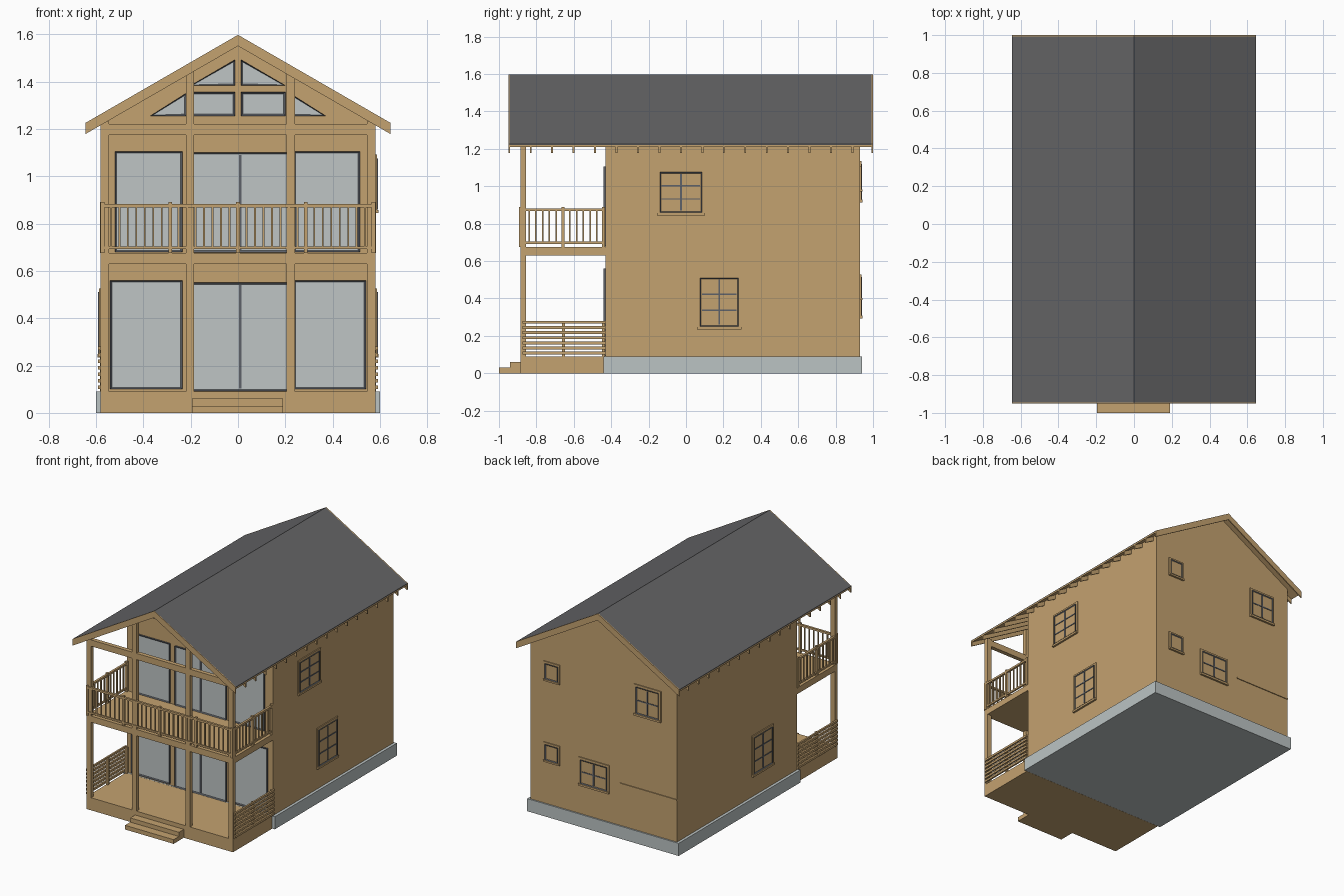
import bpy, bmesh
from mathutils import Matrix, Vector

cube = bpy.data.objects.get("Cube")
if cube:
    bpy.data.objects.remove(cube, do_unlink=True)


def material(name, rgb):
    m = bpy.data.materials.new(name)
    m.use_nodes = True
    m.diffuse_color = (*rgb, 1)
    bsdf = m.node_tree.nodes["Principled BSDF"]
    bsdf.inputs["Base Color"].default_value = (*rgb, 1)
    bsdf.inputs["Roughness"].default_value = 0.8
    return m


WOOD = material("timber", (0.55, 0.36, 0.16))
ROOF = material("dark roofing", (0.13, 0.13, 0.135))
STONE = material("pale concrete", (0.5, 0.55, 0.55))
FRAME = material("slate frame", (0.11, 0.12, 0.14))
GLASS = material("pale glass", (0.52, 0.56, 0.56))


def finish(name, bm, *mats):
    bmesh.ops.recalc_face_normals(bm, faces=bm.faces)
    mesh = bpy.data.meshes.new(name)
    bm.to_mesh(mesh)
    bm.free()
    for m in mats:
        mesh.materials.append(m)
    ob = bpy.data.objects.new(name, mesh)
    bpy.context.collection.objects.link(ob)
    return ob


def add_box(bm, x0, x1, y0, y1, z0, z1):
    size = Matrix.Diagonal((x1 - x0, y1 - y0, z1 - z0, 1))
    mid = Vector((x0 + x1, y0 + y1, z0 + z1)) / 2
    bmesh.ops.create_cube(bm, size=1, matrix=Matrix.Translation(mid) @ size)


def boxes(name, mat, *items):
    bm = bmesh.new()
    for item in items:
        add_box(bm, *item)
    return finish(name, bm, mat)


def add_prism(bm, points, offset):
    """Extrude a closed outline; returns the moved end face."""
    face = bm.faces.new([bm.verts.new(p) for p in points])
    ext = bmesh.ops.extrude_face_region(bm, geom=[face], use_keep_orig=True)
    end = [g for g in ext["geom"] if isinstance(g, bmesh.types.BMFace)][0]
    bmesh.ops.translate(bm, vec=offset, verts=end.verts[:])
    return end


def prisms(name, mat, outline, spans):
    bm = bmesh.new()
    for y0, y1 in spans:
        add_prism(bm, [(x, y0, z) for x, z in outline], (0, y1 - y0, 0))
    return finish(name, bm, mat)


# Main dimensions
HALF, FRONT, BACK = 0.58, -0.43, 0.93
EAVE, SLOPE, RIDGE = 0.645, 0.577, 1.597
PORCH = -0.885


def chevron(top, depth):
    """Roof-shaped band in the XZ plane."""
    low = top - EAVE * SLOPE
    return [(-EAVE, low), (0, top), (EAVE, low),
            (EAVE, low - depth), (0, top - depth), (-EAVE, low - depth)]


# House body, footing and porch
wall_top = RIDGE - 0.01
side_top = wall_top - HALF * SLOPE
prisms("house_walls", WOOD, [(-HALF, 0.09), (HALF, 0.09), (HALF, side_top),
                             (0, wall_top), (-HALF, side_top)], [(FRONT, BACK)])
boxes("foundation", STONE, (-0.6, 0.6, -0.44, 0.94, 0, 0.09))
boxes("porch_deck", WOOD, (-HALF, HALF, PORCH, -0.441, 0, 0.09))
boxes("front_steps", WOOD, (-0.195, 0.19, -1, PORCH, 0, 0.03),
      (-0.195, 0.19, -0.94, PORCH, 0.03, 0.06))
boxes("balcony_floor", WOOD, (-HALF, HALF, PORCH, FRONT, 0.63, 0.675))
boxes("back_ledge", WOOD, (-HALF, -0.13, BACK, BACK + 0.006, 0.385, 0.395))

# Roof skin, boarding, rafters and end boards
prisms("roof_skin", ROOF, chevron(RIDGE, 0.005), [(-0.945, 0.993)])
prisms("roof_boarding", WOOD, chevron(RIDGE - 0.005, 0.01), [(-0.945, 0.993)])
step = 0.1147
prisms("rafters", WOOD, chevron(RIDGE - 0.013, 0.034),
       [(y, y + 0.01) for y in (-0.95 + step * i for i in range(1, 17))])
prisms("gable_end_boards", WOOD, chevron(RIDGE, 0.047), [(-0.95, -0.942), (0.992, 1)])

# Porch posts and tie beam
posts = [(-HALF, -0.545, 1.23), (-0.22, -0.185, 1.46),
         (0.205, 0.24, 1.45), (0.545, HALF, 1.23)]
boxes("porch_posts", WOOD,
      *[(a, b, PORCH, PORCH + 0.03, 0.09, top) for a, b, top in posts])
boxes("tie_beam", WOOD, (-HALF, HALF, PORCH, PORCH + 0.03, 1.175, 1.22))


# Railings: a run is built along one axis, then placed
def upright_rail(name, start, end, bays, along_x, fixed):
    bm = bmesh.new()

    def bar(u0, u1, half, z0, z1):
        if along_x:
            add_box(bm, u0, u1, fixed - half, fixed + half, z0, z1)
        else:
            add_box(bm, fixed - half, fixed + half, u0, u1, z0, z1)

    bar(start, end, 0.008, 0.868, 0.882)
    bar(start, end, 0.006, 0.692, 0.704)
    bay = (end - start) / bays
    per_bay = round(bay / 0.034)
    for i in range(bays * per_bay + 1):
        u = start + i * bay / per_bay
        if i % per_bay == 0:
            bar(u - 0.008, u + 0.008, 0.009, 0.675, 0.89)
        else:
            bar(u - 0.004, u + 0.004, 0.004, 0.7, 0.87)
    return finish(name, bm, WOOD)


upright_rail("balcony_front_rail", -0.573, 0.573, 4, True, PORCH + 0.001)
for side, label in ((1, "left"), (-1, "right")):
    upright_rail("balcony_rail_" + label, PORCH + 0.01, FRONT - 0.01, 2, False, side * 0.575)
    inner, outer = sorted((side * 0.58, side * 0.592))
    slats = [(inner, outer, PORCH + 0.01, FRONT, z, z + 0.015)
             for z in (0.1 + 0.0275 * i for i in range(7))]
    inner, outer = sorted((side * 0.567, side * 0.583))
    stakes = [(inner, outer, y - 0.008, y + 0.008, 0.09, 0.275)
              for y in (PORCH + 0.02, -0.655, FRONT - 0.01)]
    boxes("porch_slat_rail_" + label, WOOD, *slats, *stakes)


# Wall frames: local x runs along the wall, y is up, z points outward
def wall_frame(along, outward):
    up = Vector((0, 0, 1))
    m = Matrix((along, up, outward)).transposed().to_4x4()
    dist = HALF if outward[0] else (BACK if outward[1] > 0 else -FRONT)
    return Matrix.Translation(Vector(outward) * dist) @ m


front = wall_frame((1, 0, 0), (0, -1, 0))
back = wall_frame((-1, 0, 0), (0, 1, 0))
left = wall_frame((0, 1, 0), (1, 0, 0))
right = wall_frame((0, -1, 0), (-1, 0, 0))


def window(name, wall, outline, cols=1, rows=1, trim=0):
    """Frame plate with a sunken pane, optional glazing bars and casing."""
    bm = bmesh.new()
    end = add_prism(bm, [(u, v, 0) for u, v in outline], (0, 0, 0.012))
    bmesh.ops.recalc_face_normals(bm, faces=bm.faces)
    bmesh.ops.inset_individual(bm, faces=[end], thickness=0.01, depth=-0.006)
    end.material_index = 1
    (u0, v0), (u1, v1) = outline[0], outline[2]
    for i in range(1, cols):
        u = u0 + (u1 - u0) * i / cols
        add_box(bm, u - 0.005, u + 0.005, v0 + 0.01, v1 - 0.01, 0.002, 0.011)
    for i in range(1, rows):
        v = v0 + (v1 - v0) * i / rows
        add_box(bm, u0 + 0.01, u1 - 0.01, v - 0.004, v + 0.004, 0.002, 0.01)
    bm.transform(wall)
    finish(name, bm, FRAME, GLASS)
    if trim:
        bm = bmesh.new()
        add_box(bm, u0 - trim, u1 + trim, v0 - trim, v1 + trim, -0.005, 0.007)
        add_box(bm, u0 - trim, u1 + trim, v0 - trim, v0 - 0.002, 0, 0.014)
        bm.transform(wall)
        finish(name + "_casing", bm, WOOD)


def rect(u0, u1, v0, v1):
    return [(u0, v0), (u1, v0), (u1, v1), (u0, v1)]


# Front glazing on both floors and in the gable
window("ground_window_right", front, rect(-0.54, -0.235, 0.1, 0.56))
window("ground_window_left", front, rect(0.235, 0.54, 0.1, 0.56))
window("ground_doors", front, rect(-0.193, 0.213, 0.092, 0.55), cols=2)
window("balcony_window_right", front, rect(-0.52, -0.235, 0.68, 1.105))
window("balcony_window_left", front, rect(0.235, 0.515, 0.68, 1.105))
window("balcony_doors", front, rect(-0.193, 0.213, 0.678, 1.1), cols=2)
for side, label in ((-1, "right"), (1, "left")):
    shapes = {"gable_pane": rect(0.013, 0.2, 1.255, 1.355),
              "gable_top": [(0.013, 1.383), (0.2, 1.383), (0.013, 1.492)],
              "gable_corner": [(0.22, 1.255), (0.37, 1.255), (0.22, 1.35)]}
    for part, shape in shapes.items():
        window(part + "_" + label, front, [(side * u, v) for u, v in shape])

# Side and back windows with casings
window("side_window_upper", left, rect(-0.14, 0.085, 0.86, 1.075), 2, 3, 0.016)
window("side_window_lower", left, rect(0.075, 0.28, 0.25, 0.51), 2, 3, 0.016)
window("far_side_window", right, rect(-0.07, 0.14, 0.25, 0.51), 2, 3, 0.016)
window("back_window_upper", back, rect(0.26, 0.44, 0.93, 1.12), 2, 2, 0.016)
window("back_window_lower", back, rect(-0.18, 0.03, 0.31, 0.48), 2, 2, 0.016)
for z, label in ((0.46, "lower"), (1.04, "upper")):
    window("back_vent_window_" + label, back,
           rect(-0.46, -0.36, z - 0.055, z + 0.055), trim=0.014)
